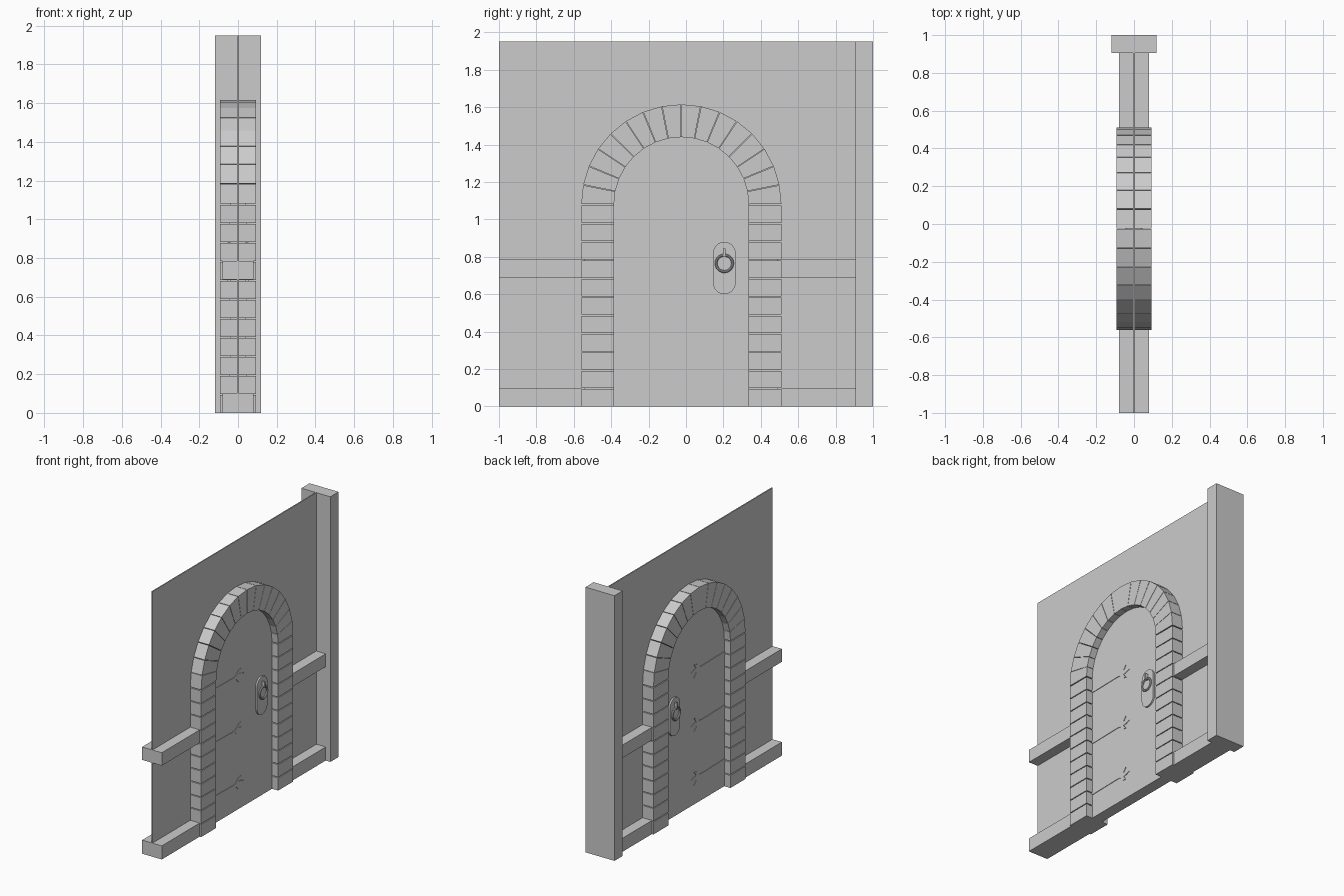
import bpy, bmesh
from math import sin, cos, pi

if "Cube" in bpy.data.objects:
    bpy.data.objects.remove(bpy.data.objects["Cube"])

CY, CZ = -0.025, 1.08      # centre of the arch
RO, RI = 0.535, 0.36       # outer and inner arch radius
N = 16                     # stones in the arch
STONE_X, DOOR_X = 0.092, 0.042


def make_object(name, bm):
    bmesh.ops.recalc_face_normals(bm, faces=bm.faces)
    mesh = bpy.data.meshes.new(name)
    bm.to_mesh(mesh)
    bm.free()
    ob = bpy.data.objects.new(name, mesh)
    bpy.context.collection.objects.link(ob)
    return ob


def add_prism(bm, pts, x0, x1):
    """Extrude a (y, z) outline from x0 to x1."""
    a = [bm.verts.new((x0, y, z)) for y, z in pts]
    b = [bm.verts.new((x1, y, z)) for y, z in pts]
    bm.faces.new(a)
    bm.faces.new(b[::-1])
    for i in range(len(pts)):
        j = (i + 1) % len(pts)
        bm.faces.new((a[i], a[j], b[j], b[i]))


def rect(y0, y1, z0, z1):
    return [(y0, z0), (y1, z0), (y1, z1), (y0, z1)]


def prism(name, pts, x0, x1):
    bm = bmesh.new()
    add_prism(bm, pts, x0, x1)
    return make_object(name, bm)


def polar(r, a):
    return (CY + r * cos(a), CZ + r * sin(a))


# wall panel, end post and horizontal rails
prism("wall_panel", rect(-1, 0.95, 0, 1.95), -0.004, 0.004)
prism("end_post", rect(0.905, 1, 0, 1.95), -0.118, 0.118)
for label, z0, z1 in (("lower", 0, 0.1), ("middle", 0.69, 0.785)):
    prism(label + "_rail_left", rect(-1, CY - RO + 0.02, z0, z1), -0.08, 0.08)
    prism(label + "_rail_right", rect(CY + RO - 0.02, 0.905, z0, z1), -0.08, 0.08)

# stone jambs
bm = bmesh.new()
step, gap = CZ / 11, 0.006
for y0, y1 in ((CY - RO, CY - RI), (CY + RI, CY + RO)):
    for i in range(11):
        add_prism(bm, rect(y0, y1, i * step, (i + 1) * step - gap), -STONE_X, STONE_X)
make_object("jamb_stones", bm)

# arch stones
bm = bmesh.new()
da = pi / N
for i in range(N):
    a0, a1 = i * da + 0.003, (i + 1) * da - 0.003
    add_prism(bm, [polar(RI, a0), polar(RO, a0), polar(RO, a1), polar(RI, a1)],
              -STONE_X, STONE_X)
make_object("arch_stones", bm)

# door leaf
leaf = [(CY - RI - 0.003, 0), (CY + RI + 0.003, 0)]
leaf += [polar(RI + 0.003, i * da) for i in range(N + 1)]
prism("door_leaf", leaf, -DOOR_X, DOOR_X)

# strap hinges with forked tips, upper half of the outline mirrored
half = [(-0.385, 0.013), (-0.12, 0.008), (-0.09, 0.012), (-0.06, 0.042),
        (-0.03, 0.048), (-0.055, 0.016), (-0.03, 0.012)]
outline = half + [(0.005, 0)] + [(y, -z) for y, z in reversed(half)]
bm = bmesh.new()
for s in (-1, 1):
    for zc in (0.19, 0.585, 0.98):
        add_prism(bm, [(y, zc + z) for y, z in outline],
                  s * (DOOR_X - 0.002), s * (DOOR_X + 0.004))
make_object("strap_hinges", bm)

# handle plates, pegs and rings on both faces
HY = 0.205
plate = []
for zc, start in ((0.82, 0), (0.66, pi)):
    plate += [(HY + 0.06 * cos(start + i * pi / 12),
               zc + 0.06 * sin(start + i * pi / 12)) for i in range(13)]
for side, s in (("right", 1), ("left", -1)):
    prism("handle_plate_" + side, plate, s * (DOOR_X - 0.002), s * (DOOR_X + 0.012))
    prism("handle_peg_" + side, rect(HY - 0.006, HY + 0.006, 0.8, 0.845),
          s * DOOR_X, s * (DOOR_X + 0.034))
    bpy.ops.mesh.primitive_torus_add(
        location=(s * (DOOR_X + 0.022), HY, 0.765), rotation=(0, pi / 2, 0),
        major_radius=0.044, minor_radius=0.007, major_segments=32, minor_segments=10)
    bpy.context.object.name = "handle_ring_" + side
    bpy.ops.object.shade_smooth_by_angle()
